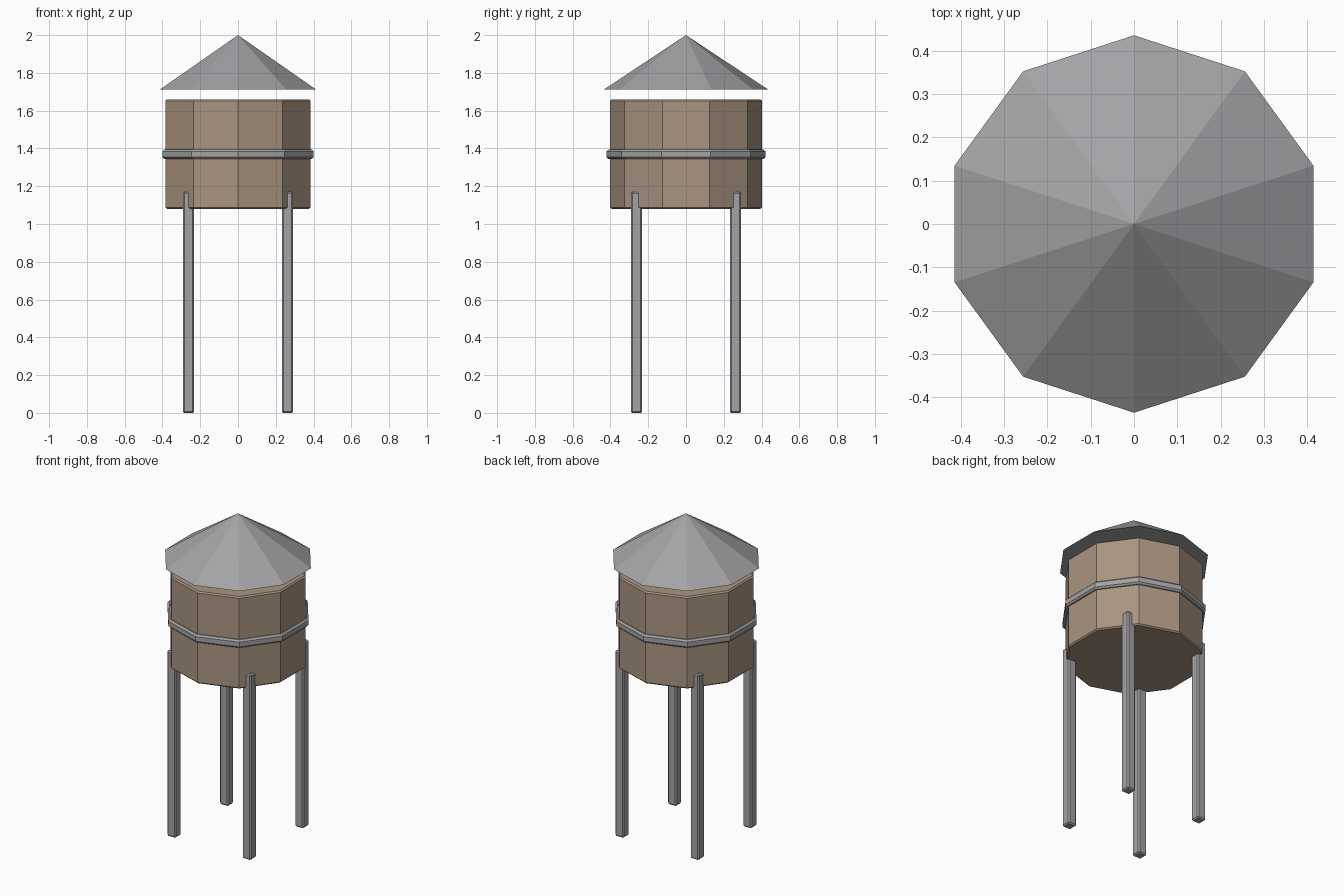
import bpy
import math

cube = bpy.data.objects.get("Cube")
if cube:
    bpy.data.objects.remove(cube, do_unlink=True)


def make_material(name, rgb):
    mat = bpy.data.materials.new(name)
    mat.use_nodes = True
    color = (*rgb, 1.0)
    mat.diffuse_color = color
    mat.node_tree.nodes["Principled BSDF"].inputs["Base Color"].default_value = color
    return mat


wood = make_material("tan wood", (0.40, 0.30, 0.22))
metal = make_material("grey metal", (0.37, 0.37, 0.38))

SIDES = 10


def finish(name, mat, bevel=0.0):
    obj = bpy.context.object
    obj.name = name
    obj.data.materials.append(mat)
    bpy.ops.object.transform_apply(location=False, rotation=True, scale=True)
    if bevel:
        mod = obj.modifiers.new("Soft edges", "BEVEL")
        mod.width = bevel
        mod.segments = 1
        mod.limit_method = "ANGLE"
        mod.angle_limit = math.radians(50)
    return obj


def prism(name, radius, bottom, top, mat, bevel):
    bpy.ops.mesh.primitive_cylinder_add(
        vertices=SIDES, radius=radius, depth=top - bottom,
        location=(0, 0, (bottom + top) / 2))
    return finish(name, mat, bevel)


# Tank and the band around it
prism("tank", 0.403, 1.08, 1.66, wood, 0.008)
prism("tank_band", 0.421, 1.344, 1.394, metal, 0.01)

# Pointed roof hovering just above the tank
bpy.ops.mesh.primitive_cone_add(
    vertices=SIDES, radius1=0.435, radius2=0, depth=0.288,
    location=(0, 0, 1.856))
finish("roof", metal)

# Four square legs overlapping the tank's lower edge
LEG_HEIGHT = 1.17
for side, x in (("left", 0.262), ("right", -0.262)):
    for end, y in (("front", -0.262), ("back", 0.262)):
        bpy.ops.mesh.primitive_cube_add(size=1, location=(x, y, LEG_HEIGHT / 2))
        bpy.context.object.scale = (0.06, 0.06, LEG_HEIGHT)
        finish(f"{end}_{side}_leg", metal, 0.008)
